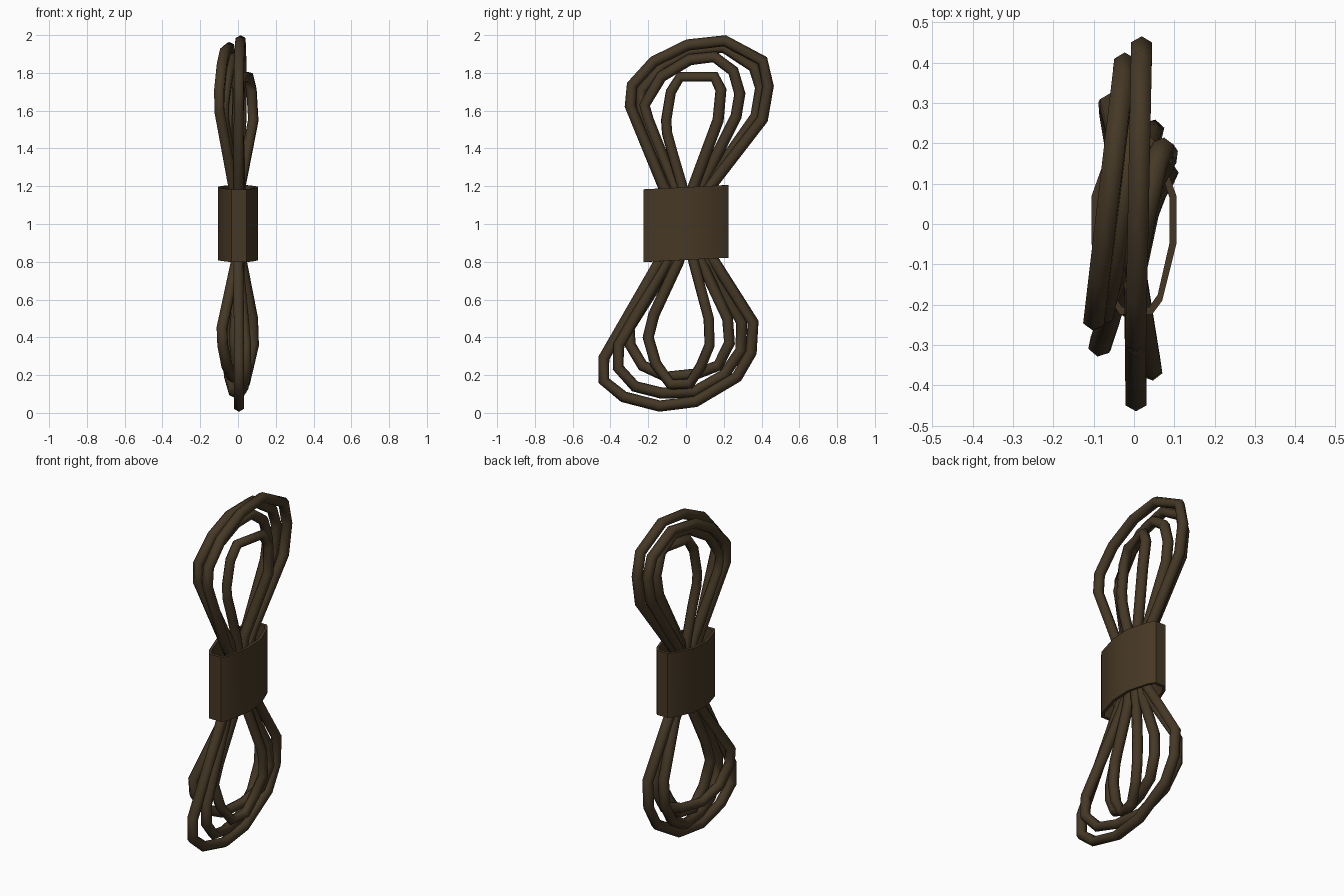
import bpy, bmesh, math

if "Cube" in bpy.data.objects:
    bpy.data.objects.remove(bpy.data.objects["Cube"])


def material(name, rgb):
    m = bpy.data.materials.new(name)
    m.diffuse_color = (*rgb, 1)
    m.use_nodes = True
    m.node_tree.nodes["Principled BSDF"].inputs["Base Color"].default_value = m.diffuse_color
    return m


rope_mat = material("dark brown rope", (0.060, 0.040, 0.019))
band_mat = material("brown band", (0.062, 0.039, 0.018))


def rope_loop(name, x_up, x_low, upper, lower, taper=0.0, r=0.030):
    """Closed figure-eight rope; x = mid + tilt * y, pinched at the band,
    optionally drawn back in towards the loop ends."""
    pts = []
    for (mid, tilt), half in ((x_up, upper), (x_low, lower)):
        for y, z in half:
            d = abs(z - 1)
            f = min(1, 0.3 + 2.0 * max(0, d - 0.2)) * (1 - taper * max(0, d - 0.6))
            pts.append(((mid + tilt * y) * f, y, z))
    cu = bpy.data.curves.new(name, 'CURVE')
    cu.dimensions = '3D'
    cu.bevel_depth = r
    cu.bevel_resolution = 1          # six-sided tube
    sp = cu.splines.new('POLY')
    sp.points.add(len(pts) - 1)
    for p, co in zip(sp.points, pts):
        p.co = (*co, 1)
        p.tilt = math.pi / 6         # ridge faces outward
    sp.use_cyclic_u = True
    ob = bpy.data.objects.new(name, cu)
    bpy.context.collection.objects.link(ob)
    bpy.ops.object.select_all(action='DESELECT')
    ob.select_set(True)
    bpy.context.view_layer.objects.active = ob
    bpy.ops.object.convert(target='MESH')
    ob = bpy.context.object
    ob.data.materials.clear()
    ob.data.materials.append(rope_mat)
    ob.data.shade_smooth()


# Rope loops, upper half right to left, then lower half right to left
rope_loop("outer_rope_loop", (0.01, 0.02), (0.005, 0.0),
          [(.13, 1.2), (.405, 1.555), (.435, 1.73), (.405, 1.865), (.205, 1.97), (.01, 1.948),
           (-.17, 1.86), (-.285, 1.735), (-.295, 1.625), (-.12, 1.2)],
          [(.15, .8), (.355, .48), (.345, .32), (.27, .19), (.05, .06), (-.14, .036),
           (-.33, .085), (-.435, .17), (-.435, .29), (-.14, .8)])
rope_loop("second_rope_loop", (-0.07, 0.12), (-0.015, -0.16),
          [(.11, 1.2), (.37, 1.57), (.395, 1.72), (.36, 1.83), (.20, 1.935), (.02, 1.915),
           (-.12, 1.84), (-.235, 1.71), (-.235, 1.6), (-.09, 1.2)],
          [(.11, .8), (.295, .48), (.29, .33), (.20, .20), (.04, .11), (-.13, .105),
           (-.27, .14), (-.36, .24), (-.355, .36), (-.10, .8)])
rope_loop("third_rope_loop", (-0.045, 0.15), (-0.01, 0.25),
          [(.08, 1.2), (.265, 1.57), (.285, 1.69), (.25, 1.81), (.15, 1.885), (.02, 1.87),
           (-.13, 1.78), (-.22, 1.63), (-.2, 1.55), (-.06, 1.2)],
          [(.08, .8), (.22, .50), (.23, .37), (.17, .25), (.05, .205), (-.10, .19),
           (-.23, .25), (-.295, .36), (-.30, .45), (-.08, .8)], taper=0.8)
rope_loop("inner_rope_loop", (0.03, 0.3), (0.045, 0.33),
          [(.04, 1.2), (.17, 1.55), (.185, 1.71), (.15, 1.78), (-.03, 1.78), (-.08, 1.70),
           (-.105, 1.55), (-.10, 1.48), (-.07, 1.37), (-.02, 1.2)],
          [(.04, .8), (.12, .50), (.125, .36), (.08, .25), (.02, .155), (-.08, .15),
           (-.16, .26), (-.20, .40), (-.17, .52), (-.04, .8)], taper=1.5)

# Band: hollow oval sleeve, slightly higher on the back side
half = [(.105, -.05), (.105, .07), (.062, .19), (.035, .226)]
front = [(-.062, -.185), (-.035, -.224), (.045, -.224), (.07, -.19)]
section = half + [(-x, y) for x, y in reversed(half)] + front
bm = bmesh.new()
rings = []
for s, z in ((1, .81), (1, 1.195), (.84, 1.195), (.84, .81)):
    rings.append([bm.verts.new((x * s, y * (s + 1) / 2, z + .05 * y)) for x, y in section])
n = len(section)
for k in range(4):
    a, b = rings[k], rings[(k + 1) % 4]
    for i in range(n):
        j = (i + 1) % n
        bm.faces.new((a[i], a[j], b[j], b[i]))
bmesh.ops.recalc_face_normals(bm, faces=bm.faces)
me = bpy.data.meshes.new("band")
bm.to_mesh(me)
bm.free()
me.materials.append(band_mat)
band = bpy.data.objects.new("band", me)
bpy.context.collection.objects.link(band)
bpy.ops.object.select_all(action='DESELECT')
band.select_set(True)
bpy.context.view_layer.objects.active = band
bpy.ops.object.shade_smooth_by_angle(angle=math.radians(28))
